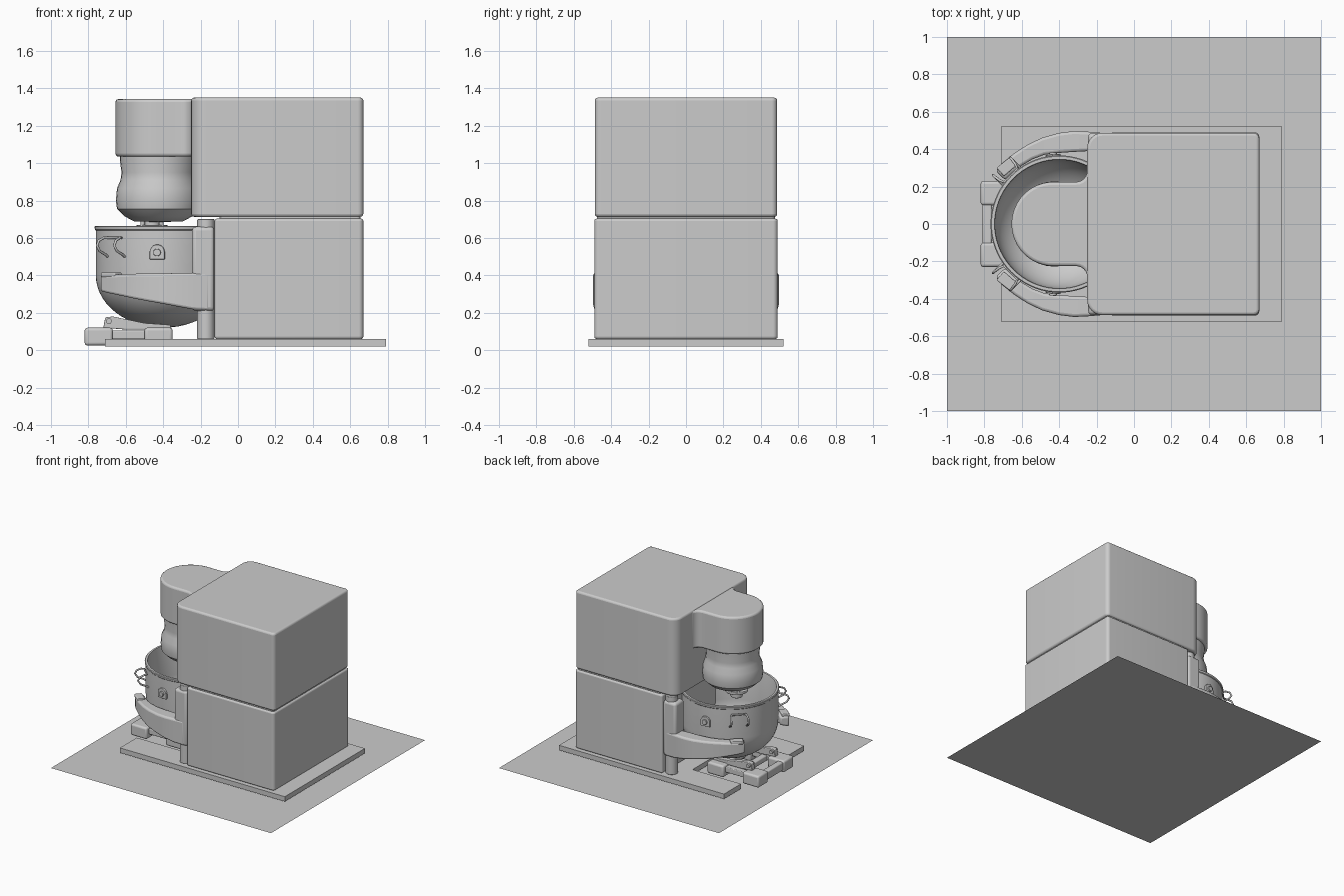
import bpy, bmesh
from math import sin, cos, pi, radians
from mathutils import Vector

if "Cube" in bpy.data.objects:
    bpy.data.objects.remove(bpy.data.objects["Cube"])

BOWL = Vector((-0.40, 0, 0))


def finish(ob, bevel=0, angle=35, segs=3):
    bpy.context.view_layer.objects.active = ob
    bpy.ops.object.select_all(action='DESELECT')
    ob.select_set(True)
    bpy.ops.object.shade_smooth_by_angle(angle=radians(angle))
    if bevel:
        m = ob.modifiers.new("edge_round", 'BEVEL')
        m.width, m.segments = bevel, segs
        m.limit_method, m.angle_limit = 'ANGLE', radians(40)
    return ob


def mesh(name, verts, faces, bevel=0):
    bm = bmesh.new()
    vs = [bm.verts.new(v) for v in verts]
    for f in faces:
        bm.faces.new([vs[i] for i in f])
    bmesh.ops.remove_doubles(bm, verts=bm.verts, dist=1e-5)
    bmesh.ops.recalc_face_normals(bm, faces=bm.faces)
    me = bpy.data.meshes.new(name)
    bm.to_mesh(me)
    bm.free()
    ob = bpy.data.objects.new(name, me)
    bpy.context.collection.objects.link(ob)
    return finish(ob, bevel)


def loft(name, rings, bevel=0):
    """Skin a list of equal-length closed rings and cap both ends."""
    n = len(rings[0])
    verts = [v for r in rings for v in r]
    faces = [(k * n + i, k * n + (i + 1) % n, (k + 1) * n + (i + 1) % n, (k + 1) * n + i)
             for k in range(len(rings) - 1) for i in range(n)]
    faces += [tuple(range(n)), tuple(range(len(verts) - n, len(verts)))]
    return mesh(name, verts, faces, bevel)


def prism(name, outline, z0, z1, bevel=0):
    return loft(name, [[(x, y, z) for x, y in outline] for z in (z0, z1)], bevel)


def arc(cx, cy, r, a0, a1, n=8):
    return [(cx + r * cos(radians(a0 + (a1 - a0) * i / n)),
             cy + r * sin(radians(a0 + (a1 - a0) * i / n))) for i in range(n + 1)]


def rounded(x0, x1, y, rl, rr):
    """Rectangle about y = 0 with separate left and right corner radii."""
    return (arc(x1 - rr, y - rr, rr, 0, 90) + arc(x0 + rl, y - rl, rl, 90, 180)
            + arc(x0 + rl, rl - y, rl, 180, 270) + arc(x1 - rr, rr - y, rr, 270, 360))


def box(name, x, y, z, bevel=0):
    return prism(name, [(x[0], y[0]), (x[1], y[0]), (x[1], y[1]), (x[0], y[1])], z[0], z[1], bevel)


def cylinder(name, x, y, r, z0, z1, bevel=0):
    return prism(name, arc(x, y, r, 0, 360 - 11.25, 31), z0, z1, bevel)


def lathe(name, cx, profile, n=64):
    """Revolve (radius, z) points; the profile starts and ends on the axis."""
    verts = [(cx + r * cos(2 * pi * i / n), r * sin(2 * pi * i / n), z)
             for r, z in profile[1:-1] for i in range(n)]
    k = len(profile) - 2
    faces = [(j * n + i, j * n + (i + 1) % n, (j + 1) * n + (i + 1) % n, (j + 1) * n + i)
             for j in range(k - 1) for i in range(n)]
    verts += [(cx, 0, profile[0][1]), (cx, 0, profile[-1][1])]
    faces += [(i, (i + 1) % n, k * n) for i in range(n)]
    faces += [((k - 1) * n + i, (k - 1) * n + (i + 1) % n, k * n + 1) for i in range(n)]
    return mesh(name, verts, faces)


def tube(name, pts, r):
    cu = bpy.data.curves.new(name, 'CURVE')
    cu.dimensions, cu.bevel_depth, cu.bevel_resolution = '3D', r, 3
    cu.use_fill_caps = True
    s = cu.splines.new('POLY')
    s.points.add(len(pts) - 1)
    for p, co in zip(s.points, pts):
        p.co = (*co, 1)
    ob = bpy.data.objects.new(name, cu)
    bpy.context.collection.objects.link(ob)
    bpy.context.view_layer.objects.active = ob
    bpy.ops.object.select_all(action='DESELECT')
    ob.select_set(True)
    bpy.ops.object.convert(target='MESH')
    return finish(bpy.context.object, angle=60)


# Thin sheet beneath the machine
mesh("floor_sheet", [(-1, -1, 0), (1, -1, 0), (1, 1, 0), (-1, 1, 0)], [(0, 1, 2, 3)])

# Base slab with a bay for the bowl trolley
prism("base_slab", [(-0.71, -0.52), (0.79, -0.52), (0.79, 0.52), (-0.71, 0.52),
                    (-0.71, 0.30), (-0.27, 0.30), (-0.27, -0.30), (-0.71, -0.30)], 0.02, 0.06)

# Cabinet: lower half, recessed seam, upper half
prism("lower_cabinet", rounded(-0.125, 0.67, 0.49, 0.015, 0.025), 0.06, 0.703, 0.012)
prism("cabinet_seam", rounded(-0.10, 0.655, 0.475, 0.02, 0.02), 0.69, 0.73)
prism("upper_cabinet", rounded(-0.25, 0.67, 0.487, 0.08, 0.03), 0.713, 1.35, 0.015)

# Mixer head, blended into the cabinet with concave corners
side = arc(-0.31, 0.285, 0.06, 360, 270, 6)
head = ([(-0.20, 0.285)] + side + arc(-0.43, 0, 0.225, 90, 270, 24)
        + [(x, -y) for x, y in reversed(side)] + [(-0.20, -0.285)])
prism("mixer_head", head, 1.035, 1.342, 0.03)

# Planetary drive under the head and its tool socket
lathe("planetary_drive", -0.425, [(0, 1.06), (0.205, 1.06), (0.207, 1.02), (0.198, 0.95),
      (0.203, 0.91), (0.222, 0.865), (0.228, 0.80), (0.222, 0.755), (0.18, 0.715),
      (0.13, 0.688), (0, 0.685)], 32)
cylinder("tool_shaft", -0.46, 0, 0.045, 0.60, 0.70, 0.005)
cylinder("tool_collar", -0.46, 0, 0.085, 0.645, 0.668, 0.005)
for i in range(4):
    a = pi / 4 + i * pi / 2
    cylinder("collar_pin", -0.46 + 0.07 * cos(a), 0.07 * sin(a), 0.012, 0.66, 0.70)

# Bowl: hollow, straight wall above a round bottom
N = 14
outer = [(0.36 * sin(pi / 2 * i / N), 0.40 - 0.28 * cos(pi / 2 * i / N)) for i in range(N + 1)]
inner = [(0.343 * sin(pi / 2 * i / N), 0.40 - 0.265 * cos(pi / 2 * i / N)) for i in range(N, -1, -1)]
lathe("mixing_bowl", BOWL.x, outer + [(0.36, 0.64), (0.365, 0.645), (0.367, 0.66),
                                    (0.362, 0.665), (0.346, 0.665), (0.343, 0.655)] + inner, 72)


def on_bowl(angle, out, side, z):
    a = radians(angle)
    return BOWL + Vector((cos(a) * (0.355 + out) - sin(a) * side,
                          sin(a) * (0.355 + out) + cos(a) * side, z))


for s in (1, -1):
    # Wire carrying handle
    half = [(0, .065, .50), (.015, .065, .51), (.06, .065, .53), (.08, .065, .56),
            (.068, .065, .585), (.035, .06, .60), (.012, .05, .60)]
    loop = half + [(o, -t, z) for o, t, z in reversed(half)]
    tube("bowl_handle", [on_bowl(135 * s, *p) for p in loop], 0.007)
    # Arched locating lug with a round boss
    arch = [(-.04, .485), (.04, .485)] + arc(0, .525, .04, 0, 180, 10)
    loft("bowl_lug", [[on_bowl(95 * s, o, t, z) for t, z in arch] for o in (-.008, .018)], 0.003)
    loft("lug_boss", [[on_bowl(95 * s, o, t, z) for t, z in arc(0, .522, .02, 0, 345, 23)]
                      for o in (0, .03)], 0.003)

    # Lift column and sliding bracket
    cylinder("lift_column", -0.172, s * 0.43, 0.046, 0.06, 0.70, 0.004)
    box("lift_bracket", (-0.245, -0.127), sorted((s * 0.37, s * 0.485)), (0.21, 0.66), 0.02)

    # Curved bowl arm: outer xy, inner xy, bottom z, top z
    stations = [(-.15, .485, -.15, .39, .21, .41), (-.24, .493, -.24, .39, .215, .412),
                (-.32, .497, -.33, .385, .23, .412), (-.40, .487, -.40, .380, .245, .41),
                (-.49, .462, -.48, .370, .26, .41), (-.57, .424, -.545, .345, .275, .408),
                (-.64, .378, -.60, .312, .29, .405), (-.70, .33, -.65, .272, .302, .402),
                (-.74, .285, -.69, .235, .312, .398)]
    rings = [[(ox, s * oy, b), (ox, s * oy, t), (ix, s * iy, t), (ix, s * iy, b + 0.02)]
             for ox, oy, ix, iy, b, t in stations]
    loft("bowl_arm", rings, 0.015)
    # Rest pad on the arm tip
    tip = [(-.735, .30), (-.66, .36), (-.62, .32), (-.695, .255)]
    prism("arm_rest_pad", [(x, s * y) for x, y in tip], 0.39, 0.415, 0.006)

    # Trolley feet and rails
    box("trolley_front_foot", (-.82, -.67), sorted((s * .10, s * .23)), (.025, .12), 0.015)
    box("trolley_rear_foot", (-.50, -.35), sorted((s * .12, s * .23)), (.025, .12), 0.015)
    box("trolley_rail", (-.69, -.48), sorted((s * .15, s * .20)), (.06, .105), 0.006)
    # Sloping cradle lever with a pivot
    lever = [(-.72, .12), (-.71, .175), (-.67, .18), (-.50, .145), (-.36, .135), (-.36, .11), (-.60, .11)]
    loft("cradle_lever", [[(x, s * y, z) for x, z in lever] for y in (.13, .17)], 0.005)
    loft("lever_pivot", [[(x, s * y, z) for x, z in arc(-.69, .155, .015, 0, 345, 23)]
                         for y in (.115, .185)])

# Trolley cross bars
box("trolley_front_bar", (-.81, -.76), (-.12, .12), (.04, .11), 0.01)
box("trolley_rear_bar", (-.46, -.39), (-.14, .14), (.05, .105), 0.01)
box("trolley_middle_bar", (-.63, -.58), (-.18, .18), (.055, .10), 0.008)
